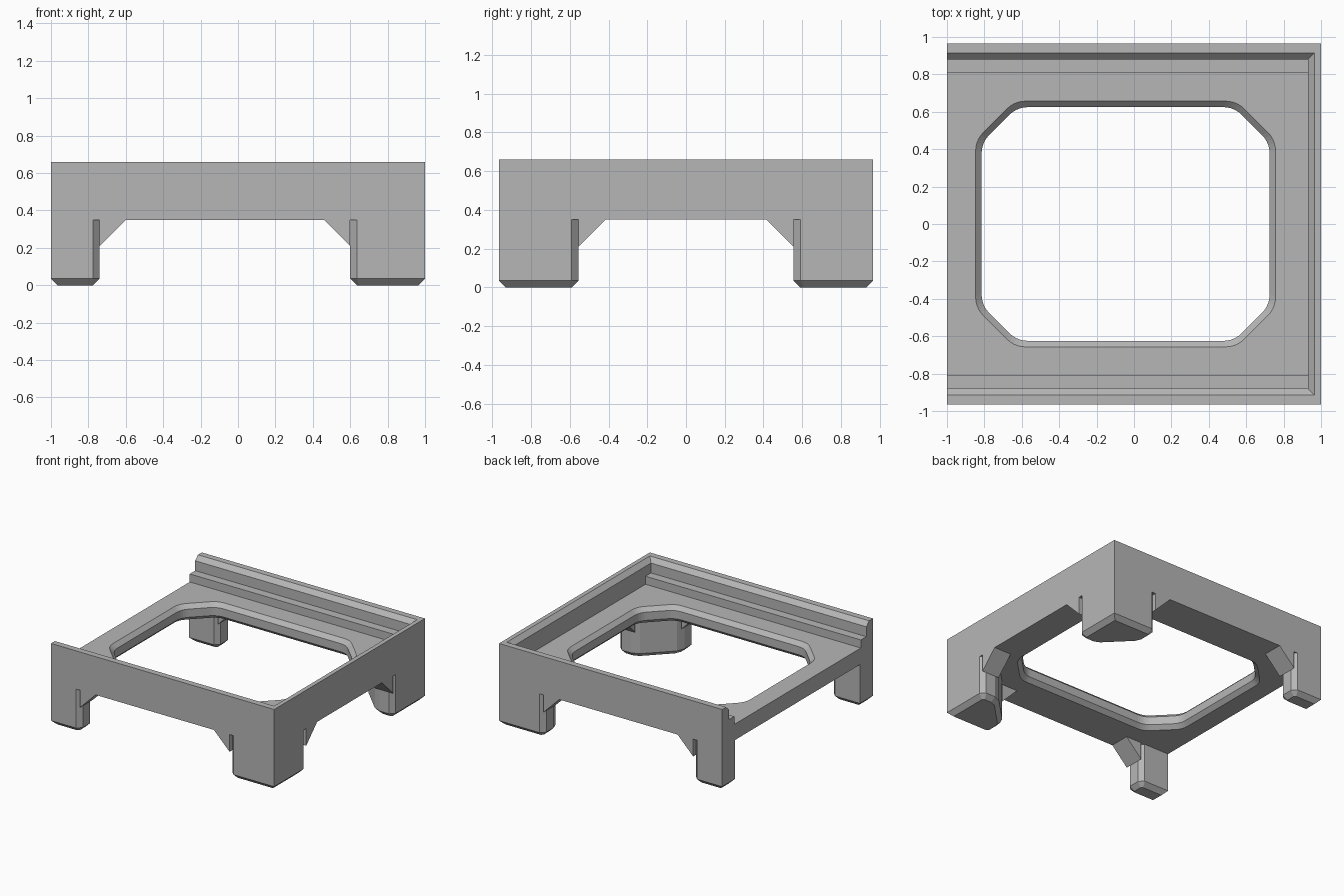
import bpy, bmesh
from mathutils import Vector

cube = bpy.data.objects.get("Cube")
if cube:
    bpy.data.objects.remove(cube)

grey = bpy.data.materials.new("grey plastic")
grey.use_nodes = True
colour = (0.47, 0.47, 0.47, 1)
grey.diffuse_color = colour
grey.node_tree.nodes["Principled BSDF"].inputs["Base Color"].default_value = colour

UNDER, FLOOR, TOP = 0.35, 0.48, 0.66     # plate underside, plate top, rim
DEPTH, INNER = 0.965, 0.81               # outer side and inner ledge edge in y
CH = 0.035                               # common chamfer


def soften(corners, steps):
    """Cut (steps=1) or round each (x, y, radius) corner of a polygon."""
    out = []
    for i, (x, y, r) in enumerate(corners):
        p = Vector((x, y))
        if not r:
            out.append(p)
            continue
        prev = Vector(corners[i - 1][:2])
        nxt = Vector(corners[(i + 1) % len(corners)][:2])
        a = p + (prev - p).normalized() * r
        b = p + (nxt - p).normalized() * r
        for k in range(steps + 1):
            t = k / steps
            out.append(a * (1 - t) ** 2 + p * 2 * t * (1 - t) + b * t * t)
    return out


def loft(name, rings, bottom_chamfer=0):
    """Solid through a list of equal-sized rings of 3D points."""
    bm = bmesh.new()
    vs = [[bm.verts.new(p) for p in ring] for ring in rings]
    n = len(rings[0])
    base = bm.faces.new(vs[0])
    bm.faces.new(vs[-1])
    for lo, hi in zip(vs, vs[1:]):
        for i in range(n):
            j = (i + 1) % n
            bm.faces.new((lo[i], lo[j], hi[j], hi[i]))
    bmesh.ops.recalc_face_normals(bm, faces=bm.faces[:])
    if bottom_chamfer:
        bmesh.ops.bevel(bm, geom=list(base.edges), offset=bottom_chamfer,
                        segments=1, affect='EDGES')
    mesh = bpy.data.meshes.new(name)
    bm.to_mesh(mesh)
    bm.free()
    mesh.materials.append(grey)
    ob = bpy.data.objects.new(name, mesh)
    bpy.context.collection.objects.link(ob)
    return ob


def along_x(name, profile, x0, x1):
    return loft(name, [[(x, y, z) for y, z in profile] for x in (x0, x1)])


def along_y(name, profile, y0, y1):
    return loft(name, [[(x, y, z) for x, z in profile] for y in (y0, y1)])


# Tray: plate with stepped side rims
half = [(DEPTH, UNDER), (DEPTH, TOP), (0.915, TOP), (0.88, TOP - CH),
        (0.88, 0.545), (INNER, 0.545), (INNER, FLOOR)]
tray = along_x("tray", half + [(-y, z) for y, z in reversed(half)], -1, 1)

# Opening with cut corners, flared at top and bottom
def opening_ring(z, grow):
    hx, hy, c = 0.77 + grow, 0.625 + grow, 0.19 + 0.586 * grow
    r = 0.06
    pts = [(hx, hy - c, r), (hx - c, hy, r), (c - hx, hy, r), (-hx, hy - c, r),
           (-hx, c - hy, r), (c - hx, -hy, r), (hx - c, -hy, r), (hx, c - hy, r)]
    return [(p.x - 0.045, p.y, z) for p in soften(pts, 5)]


FLARE, OVER = 0.032, 0.02
cutter = loft("opening_cutter", [
    opening_ring(UNDER - OVER, FLARE + OVER), opening_ring(UNDER + FLARE, 0),
    opening_ring(FLOOR - FLARE, 0), opening_ring(FLOOR + OVER, FLARE + OVER)])
cutter.hide_render = True
cut = tray.modifiers.new("opening", 'BOOLEAN')
cut.operation, cut.solver, cut.object = 'DIFFERENCE', 'EXACT', cutter
bpy.context.view_layer.objects.active = tray
bpy.ops.object.modifier_apply(modifier=cut.name)
bpy.data.objects.remove(cutter)

# End wall closing one side
along_y("end_wall", [(1, FLOOR - 0.05), (1, TOP), (0.965, TOP),
                     (0.93, TOP - CH), (0.93, FLOOR - 0.05)], -0.94, 0.94)

# Legs and their sloped braces, mirrored front to back
ARM, BRACE = 0.8, 0.14
wide_leg = [(1, DEPTH, 0), (0.6, DEPTH, CH), (0.6, ARM, CH),
            (0.845, 0.555, CH), (1, 0.555, CH)]
slim_leg = [(-1, DEPTH, 0), (-0.74, DEPTH, CH), (-0.74, ARM, CH), (-1, ARM, 0)]


def brace(start, direction):
    """Triangle under the plate, slightly sunk into its leg."""
    end = start + direction * BRACE
    return [(start - direction * 0.0, UNDER - BRACE), (end, UNDER), (start, UNDER)]


for side, s in (("front", -1), ("back", 1)):
    for name, shape in (("wide_leg", wide_leg), ("slim_leg", slim_leg)):
        outline = soften([(x, y * s, r) for x, y, r in shape], 1)
        loft(f"{side}_{name}", [[(p.x, p.y, z) for p in outline] for z in (0, UNDER)], CH)
    along_y(f"{side}_slim_brace", brace(-0.74, 1), s * DEPTH, s * ARM)
    along_y(f"{side}_wide_brace", brace(0.6, -1), s * DEPTH, s * ARM)
    along_x(f"{side}_end_brace", brace(0.555 * s, -s), 0.845, 1)
